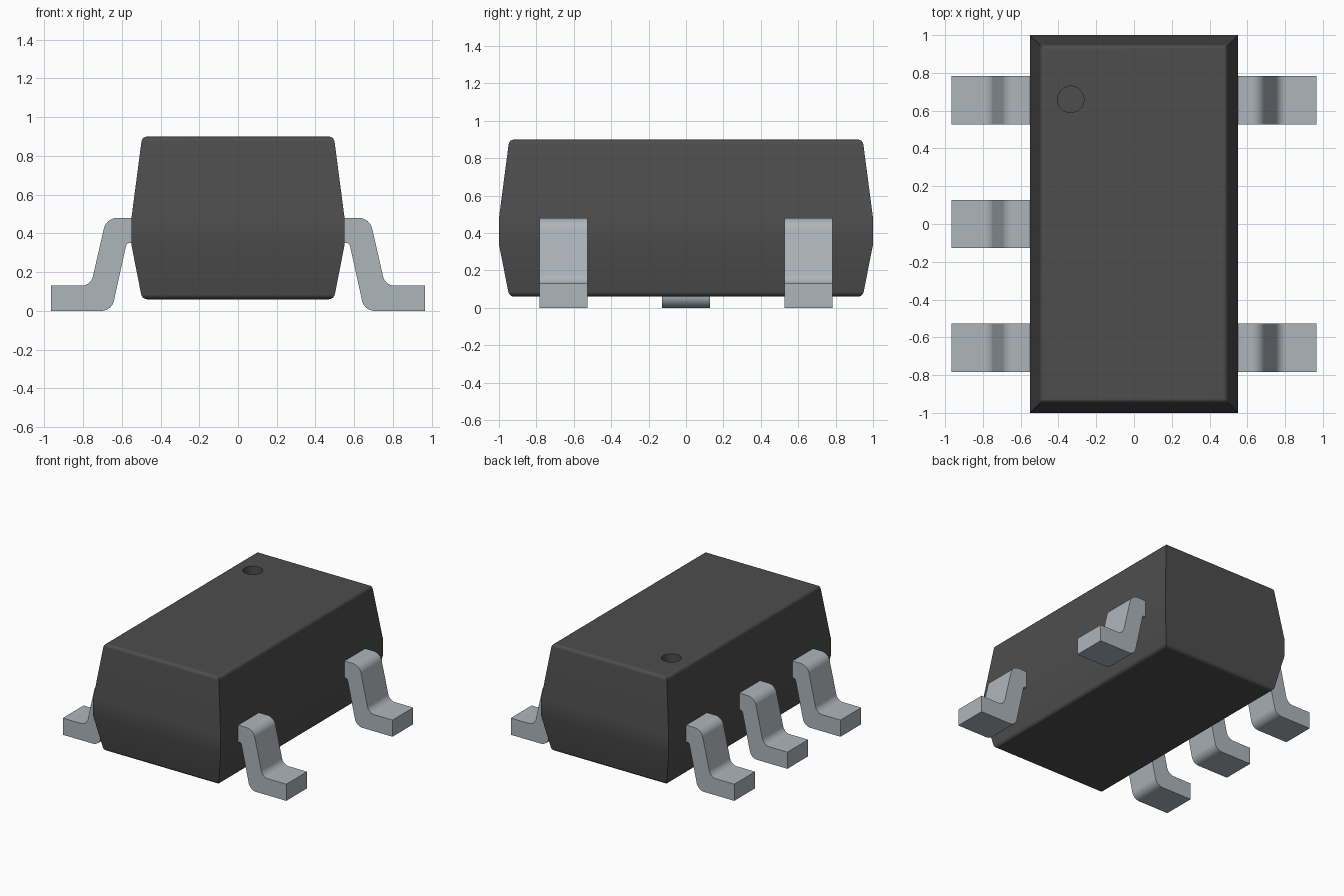
import bpy, bmesh, math
from mathutils import Vector

if "Cube" in bpy.data.objects:
    bpy.data.objects.remove(bpy.data.objects["Cube"], do_unlink=True)


def make_material(name, colour):
    mat = bpy.data.materials.new(name)
    mat.use_nodes = True
    mat.diffuse_color = colour
    mat.node_tree.nodes["Principled BSDF"].inputs["Base Color"].default_value = colour
    return mat


plastic = make_material("dark grey plastic", (0.075, 0.075, 0.075, 1))
metal = make_material("tinned metal", (0.42, 0.465, 0.50, 1))


def make_object(name, bm, mat):
    bmesh.ops.recalc_face_normals(bm, faces=bm.faces)
    mesh = bpy.data.meshes.new(name)
    bm.to_mesh(mesh)
    bm.free()
    obj = bpy.data.objects.new(name, mesh)
    bpy.context.collection.objects.link(obj)
    mesh.materials.append(mat)
    return obj


def activate(obj):
    bpy.ops.object.select_all(action='DESELECT')
    obj.select_set(True)
    bpy.context.view_layer.objects.active = obj


def smooth(obj):
    activate(obj)
    bpy.ops.object.shade_smooth_by_angle(angle=math.radians(30))
    obj.modifiers.new("Weighted normals", 'WEIGHTED_NORMAL').keep_sharp = True


def rounded(corners, steps=6):
    """Outline from (x, z, radius) corners with filleted bends."""
    points = []
    n = len(corners)
    for i, (x, z, r) in enumerate(corners):
        p = Vector((x, z))
        if r == 0:
            points.append(p)
            continue
        a = (Vector(corners[i - 1][:2]) - p).normalized()
        b = (Vector(corners[(i + 1) % n][:2]) - p).normalized()
        half = a.angle(b) / 2
        centre = p + (a + b).normalized() * (r / math.sin(half))
        reach = r / math.tan(half)
        start, end = p + a * reach - centre, p + b * reach - centre
        for k in range(steps + 1):
            points.append(centre + start.lerp(end, k / steps).normalized() * r)
    return points


# Body: rectangular sections tapering up and down from a straight middle band
TOP, BOTTOM = 0.90, 0.06
bm = bmesh.new()
rings = []
for z, inset in ((BOTTOM, 0.055), (0.34, 0), (0.48, 0), (TOP, 0.055)):
    hx, hy = 0.55 - inset, 1.0 - inset
    rings.append([bm.verts.new((sx * hx, sy * hy, z))
                  for sx, sy in ((-1, -1), (1, -1), (1, 1), (-1, 1))])
for low, high in zip(rings, rings[1:]):
    for i in range(4):
        j = (i + 1) % 4
        bm.faces.new((low[i], low[j], high[j], high[i]))
bm.faces.new(rings[0][::-1])
bm.faces.new(rings[-1])
rims = [e for e in bm.edges
        if all(v.co.z > TOP - 0.01 for v in e.verts)
        or all(v.co.z < BOTTOM + 0.01 for v in e.verts)]
bmesh.ops.bevel(bm, geom=rims, offset=0.025, segments=4, profile=0.5, affect='EDGES')
body = make_object("body", bm, plastic)

# Round pin-one recess in the top
bm = bmesh.new()
bmesh.ops.create_cone(bm, cap_ends=True, segments=48, radius1=0.07, radius2=0.07, depth=0.16)
bmesh.ops.translate(bm, verts=bm.verts, vec=(-0.335, 0.66, TOP))
cutter = make_object("recess_cutter", bm, plastic)
cutter.hide_render = True
cut = body.modifiers.new("Recess", 'BOOLEAN')
cut.operation = 'DIFFERENCE'
cut.solver = 'EXACT'
cut.object = cutter
activate(body)
bpy.ops.object.modifier_apply(modifier=cut.name)
bpy.data.objects.remove(cutter, do_unlink=True)
smooth(body)

# Bent leads: one side profile extruded along y
LEAD = rounded([(0.50, 0.48, 0), (0.68, 0.48, 0.07), (0.76, 0.13, 0.06), (0.965, 0.13, 0),
                (0.965, 0, 0), (0.652, 0, 0.065), (0.575, 0.35, 0.02), (0.50, 0.35, 0)])


def make_lead(name, side, y, width=0.256):
    bm = bmesh.new()
    face = bm.faces.new([bm.verts.new((side * p.x, y - width / 2, p.y)) for p in LEAD])
    out = bmesh.ops.extrude_face_region(bm, geom=[face])
    verts = [g for g in out["geom"] if isinstance(g, bmesh.types.BMVert)]
    bmesh.ops.translate(bm, verts=verts, vec=(0, width, 0))
    smooth(make_object(name, bm, metal))


PITCH = 0.655
for label, y in (("front", -PITCH), ("middle", 0), ("back", PITCH)):
    make_lead("right_" + label + "_lead", -1, y)
    if y:
        make_lead("left_" + label + "_lead", 1, y)
